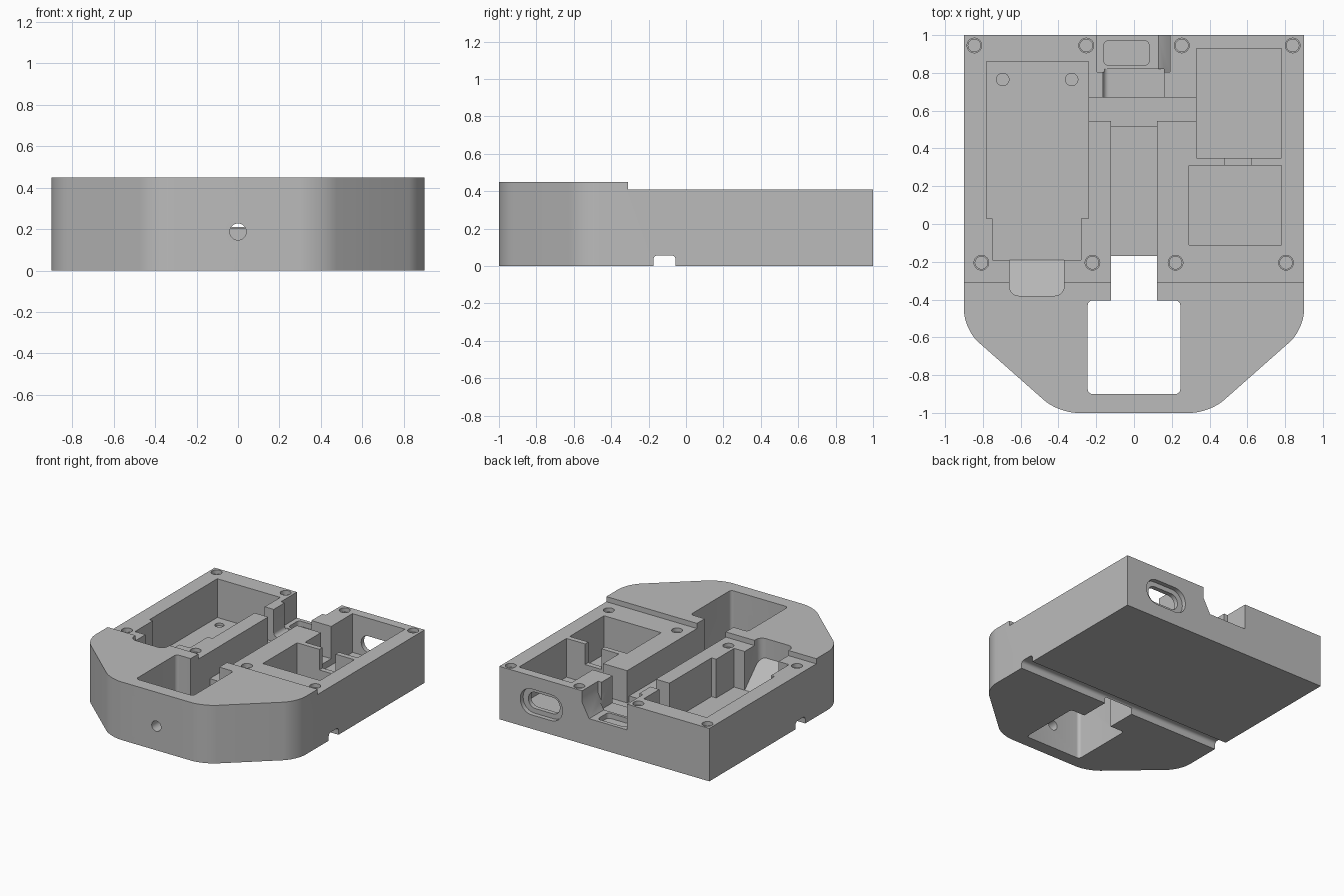
import bpy, bmesh, math
from mathutils import Vector

if "Cube" in bpy.data.objects:
    bpy.data.objects.remove(bpy.data.objects["Cube"], do_unlink=True)

grey = bpy.data.materials.new("plain grey")
grey.use_nodes = True
grey.diffuse_color = (0.5, 0.5, 0.5, 1)
grey.node_tree.nodes["Principled BSDF"].inputs["Base Color"].default_value = (0.5, 0.5, 0.5, 1)

TOP, HIGH, OVER = 0.41, 0.45, 0.6


def prism(name, pts, lo, hi, axis="z", radius=0, keep=None, segs=6):
    """Extrude a 2D profile along an axis; round its long edges where keep(x, y) allows."""
    place = {"z": lambda a, b, c: (a, b, c),
             "y": lambda a, b, c: (a, c, b),
             "x": lambda a, b, c: (c, a, b)}[axis]
    bm = bmesh.new()
    base = [bm.verts.new(place(a, b, lo)) for a, b in pts]
    roof = [bm.verts.new(place(a, b, hi)) for a, b in pts]
    bm.faces.new(base)
    bm.faces.new(roof)
    n = len(pts)
    for i in range(n):
        j = (i + 1) % n
        bm.faces.new((base[i], base[j], roof[j], roof[i]))
    bmesh.ops.recalc_face_normals(bm, faces=bm.faces)
    if radius:
        long_edges = [bm.edges.get((u, v)) for u, v, p in zip(base, roof, pts)
                      if keep is None or keep(*p)]
        bmesh.ops.bevel(bm, geom=long_edges, offset=radius, segments=segs,
                        profile=0.5, affect="EDGES")
        bmesh.ops.recalc_face_normals(bm, faces=bm.faces)
    mesh = bpy.data.meshes.new(name)
    bm.to_mesh(mesh)
    bm.free()
    mesh.materials.append(grey)
    obj = bpy.data.objects.new(name, mesh)
    bpy.context.scene.collection.objects.link(obj)
    return obj


def rect(a0, a1, b0, b1):
    return [(a0, b0), (a1, b0), (a1, b1), (a0, b1)]


def circle(cx, cy, r, n=24):
    return [(cx + r * math.cos(math.tau * i / n), cy + r * math.sin(math.tau * i / n))
            for i in range(n)]


# Tray body: rectangle with two clipped, rounded front corners
half = [(0.9, 1), (0.9, -0.558), (0.4, -1)]
outline = half + [(-x, y) for x, y in reversed(half)]
body = prism("case_body", outline, 0, HIGH, radius=0.1,
             keep=lambda x, y: y < 0, segs=8)


def cut(pts, lo, hi=OVER, **kw):
    """Subtract a prism from the body and discard it."""
    cutter = prism("cutter", pts, lo, hi, **kw)
    cutter.hide_render = True
    mod = body.modifiers.new("cut", "BOOLEAN")
    mod.operation, mod.solver, mod.object = "DIFFERENCE", "EXACT", cutter
    bpy.context.view_layer.update()
    result = bpy.data.meshes.new_from_object(
        body.evaluated_get(bpy.context.evaluated_depsgraph_get()))
    body.modifiers.clear()
    body.data = result
    bpy.data.objects.remove(cutter, do_unlink=True)


# Lower rear deck
cut(rect(-1, 1, -0.31, 1.1), TOP)

# Large pocket, with its narrower front end
cut(rect(-0.78, -0.24, 0.03, 0.86), 0.11)
cut(rect(-0.75, -0.28, -0.19, 0.04), 0.11)
for x in (-0.695, -0.33):
    cut(circle(x, 0.765, 0.033), 0.09, 0.2)

# Sloped tab recess in front of the large pocket
ramp = prism("ramp_recess", [(-0.18, 0.11), (-0.18, OVER), (-0.38, OVER), (-0.38, 0.3), (-0.19, 0.11)],
             -0.66, -0.37, axis="x")
mask = prism("ramp_rounding", rect(-0.66, -0.37, -0.38, -0.1), 0, 1, radius=0.05,
             keep=lambda x, y: y < -0.3)
mod = ramp.modifiers.new("round", "BOOLEAN")
mod.operation, mod.solver, mod.object = "INTERSECT", "EXACT", mask
mod = body.modifiers.new("ramp", "BOOLEAN")
mod.operation, mod.solver, mod.object = "DIFFERENCE", "EXACT", ramp
bpy.context.view_layer.update()
body_mesh = bpy.data.meshes.new_from_object(
    body.evaluated_get(bpy.context.evaluated_depsgraph_get()))
body.modifiers.clear()
body.data = body_mesh
for helper in (ramp, mask):
    bpy.data.objects.remove(helper, do_unlink=True)

# Two pockets on the other side and the wire slot joining them
cut(rect(0.33, 0.78, 0.35, 0.93), 0.11)
cut(rect(0.29, 0.78, -0.11, 0.31), 0.11)
cut(rect(0.48, 0.62, 0.3, 0.36), 0.25)

# Central channel, cross channel and front opening
cut(rect(-0.123, 0.123, -0.42, 0.53), 0.205)
cut(rect(-0.123, 0.123, 0.52, 0.56), 0.16)
cut(rect(-0.25, 0.34, 0.545, 0.67), 0.16)
cut(rect(-0.123, 0.123, -0.45, -0.17), -0.1)
cut(rect(-0.245, 0.245, -0.9, -0.405), -0.1, radius=0.025)

# Rear notch with one sloped side, its inner bay and shallow recess
cut([(-0.195, 0.21), (0.13, 0.21), (0.19, 0.32), (0.19, OVER), (-0.195, OVER)],
    0.805, 1.1, axis="y")
cut(rect(-0.163, 0.16, 0.2, OVER), 0.66, 0.82, axis="y", radius=0.03,
    keep=lambda x, z: x < 0 and z < 0.3)
cut(rect(-0.16, 0.08, 0.84, 0.97), 0.17, 0.3, radius=0.025)

# Oval port through the back wall, with a wider outer recess
cut(rect(0.36, 0.72, 0.108, 0.308), 0.965, 1.1, axis="y", radius=0.095)
cut(rect(0.405, 0.675, 0.145, 0.271), 0.9, 1.1, axis="y", radius=0.06)

# Screw holes
rear_row = [(x, 0.945) for x in (-0.845, -0.253, 0.253, 0.84)]
front_row = [(x, -0.205) for x in (-0.808, -0.22, 0.22, 0.805)]
for x, y in rear_row + front_row:
    cut(circle(x, y, 0.039), 0.38)
    cut(circle(x, y, 0.033), 0.2)

# Round hole in the front wall
cut(circle(0, 0.187, 0.04), -1.1, -0.85, axis="y")

# Groove across the underside
cut(rect(-0.175, -0.055, -0.1, 0.057), -1, 1, axis="x", radius=0.025,
    keep=lambda y, z: z > 0)

# Smooth shading with sharp edges
bpy.ops.object.select_all(action="DESELECT")
body.select_set(True)
bpy.context.view_layer.objects.active = body
bpy.ops.object.shade_smooth_by_angle(angle=math.radians(30))
